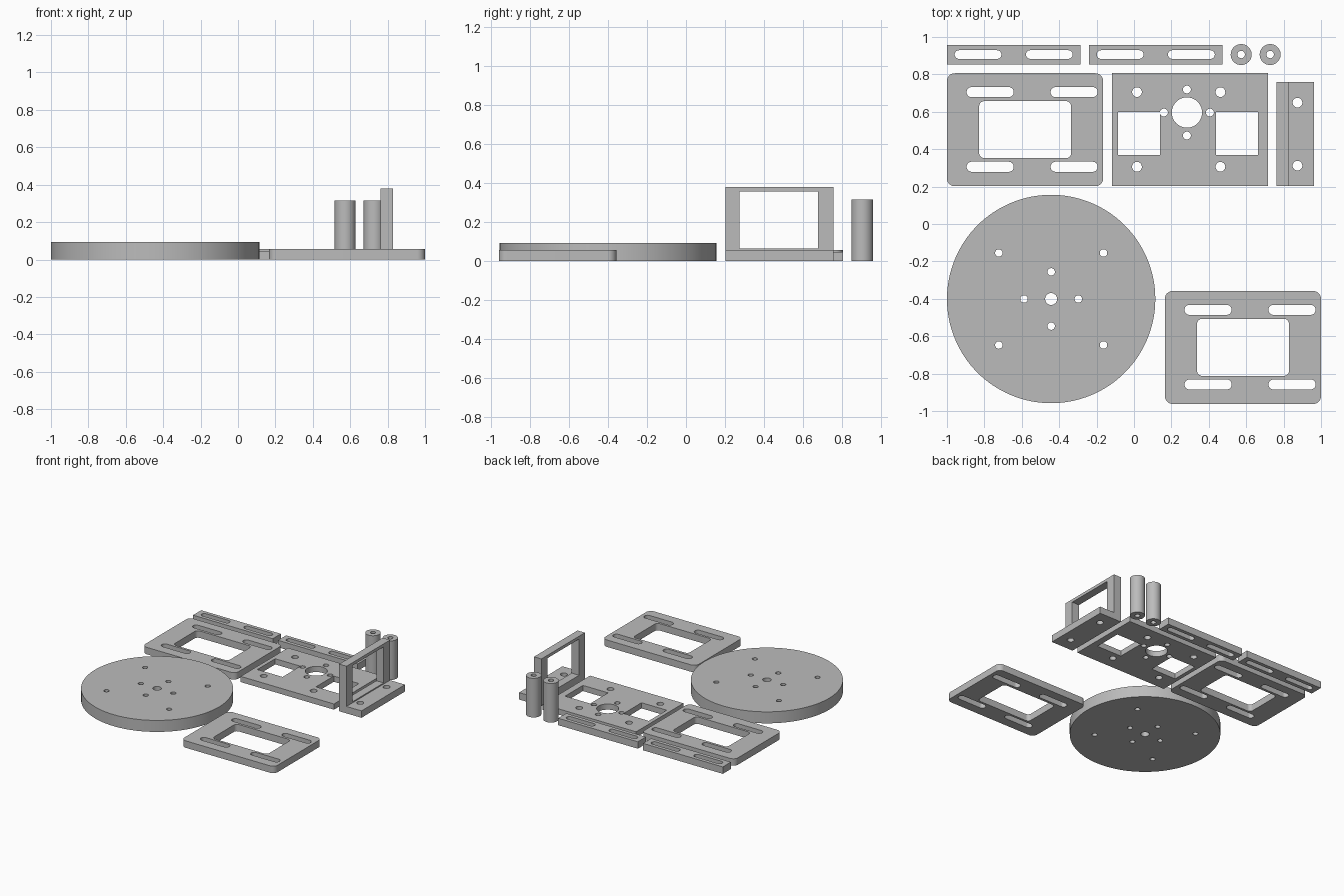
import bpy, bmesh, math
from mathutils import Matrix, Vector

cube = bpy.data.objects.get("Cube")
if cube:
    bpy.data.objects.remove(cube, do_unlink=True)

grey = bpy.data.materials.new("plain grey")
grey.use_nodes = True
colour = (0.5, 0.5, 0.5, 1)
grey.diffuse_color = colour
grey.node_tree.nodes["Principled BSDF"].inputs["Base Color"].default_value = colour


def box(x0, x1, y0, y1, r=0.0, steps=10):
    """Outline of a rectangle, with rounded corners when r is set."""
    if r == 0:
        return [(x0, y0), (x1, y0), (x1, y1), (x0, y1)]
    pts = []
    corners = [(x1 - r, y1 - r), (x0 + r, y1 - r), (x0 + r, y0 + r), (x1 - r, y0 + r)]
    for q, (cx, cy) in enumerate(corners):
        for i in range(steps + 1):
            a = (q + i / steps) * math.pi / 2
            pts.append((cx + r * math.cos(a), cy + r * math.sin(a)))
    return pts


def circle(x, y, r, n=32):
    return [(x + r * math.cos(2 * math.pi * i / n), y + r * math.sin(2 * math.pi * i / n))
            for i in range(n)]


def slot(x0, x1, y, r):
    return box(x0, x1, y - r, y + r, r * 0.999)


def plate(name, outlines, height, matrix=Matrix()):
    """Extrude a filled outline with holes from z = 0 up to height."""
    curve = bpy.data.curves.new(name, "CURVE")
    curve.dimensions = "2D"
    curve.fill_mode = "BOTH"
    curve.extrude = height / 2
    for pts in outlines:
        spline = curve.splines.new("POLY")
        spline.points.add(len(pts) - 1)
        for p, (x, y) in zip(spline.points, pts):
            p.co = (x, y, 0, 1)
        spline.use_cyclic_u = True
    temp = bpy.data.objects.new(name + " outline", curve)
    bpy.context.collection.objects.link(temp)
    graph = bpy.context.evaluated_depsgraph_get()
    mesh = bpy.data.meshes.new_from_object(temp.evaluated_get(graph))
    bpy.data.objects.remove(temp, do_unlink=True)
    bpy.data.curves.remove(curve)

    bm = bmesh.new()
    bm.from_mesh(mesh)
    bmesh.ops.remove_doubles(bm, verts=bm.verts, dist=0.00005)
    bmesh.ops.transform(bm, matrix=matrix @ Matrix.Translation((0, 0, height / 2)), verts=bm.verts)
    bmesh.ops.recalc_face_normals(bm, faces=bm.faces)
    bm.to_mesh(mesh)
    bm.free()
    mesh.name = name
    mesh.materials.clear()
    mesh.materials.append(grey)
    obj = bpy.data.objects.new(name, mesh)
    bpy.context.collection.objects.link(obj)
    bpy.ops.object.select_all(action="DESELECT")
    obj.select_set(True)
    bpy.context.view_layer.objects.active = obj
    bpy.ops.object.shade_smooth_by_angle(angle=math.radians(30))
    return obj


THICK = 0.056

# Round base disc with mounting holes
cx, cy = -0.443, -0.401
disc = [circle(cx, cy, 0.557, 128), circle(cx, cy, 0.032)]
for s in (-1, 1):
    disc += [circle(cx + s * 0.145, cy, 0.02), circle(cx, cy + s * 0.145, 0.02)]
    disc += [circle(cx + s * 0.28, cy + t * 0.246, 0.02) for t in (-1, 1)]
plate("base_disc", disc, 0.093)

# Two rounded frames with a window and four slots
frame = [box(-1, -0.165, 0.202, 0.806, 0.042), box(-0.828, -0.336, 0.352, 0.657, 0.028)]
for y in (0.306, 0.705):
    frame += [slot(-0.895, -0.643, y, 0.027), slot(-0.446, -0.194, y, 0.027)]
plate("back_frame", frame, THICK)
plate("front_frame", frame, THICK, Matrix.Translation((1.165, -1.164, 0)))

# Motor plate with two windows, a large bore and bolt holes
mx, my = 0.283, 0.596
motor = [box(-0.118, 0.717, 0.202, 0.806), circle(mx, my, 0.081, 48),
         box(-0.086, 0.139, 0.37, 0.598), box(0.438, 0.663, 0.37, 0.598)]
for s in (-1, 1):
    motor += [circle(mx + s * 0.123, my, 0.021), circle(mx, my + s * 0.123, 0.021)]
motor += [circle(x, y, 0.026) for x in (0.016, 0.462) for y in (0.306, 0.705)]
plate("motor_plate", motor, 0.046)

# Two slotted strips
strip = [box(-1, -0.287, 0.854, 0.958),
         slot(-0.959, -0.709, 0.906, 0.023), slot(-0.578, -0.328, 0.906, 0.023)]
for side, dx in (("right", 0), ("left", 0.76)):
    plate("slotted_strip_" + side, strip, THICK, Matrix.Translation((dx, 0, 0)))

# Hollow spacers
for side, x in (("right", 0.573), ("left", 0.728)):
    plate("spacer_" + side, [circle(x, 0.906, 0.056, 48), circle(x, 0.906, 0.02)], 0.316)

# Bracket: drilled foot and an upright window frame whose outline lies in the y-z plane
foot = [box(0.829, 0.963, 0.202, 0.758)]
foot += [circle(0.874, y, 0.026) for y in (0.312, 0.649)]
plate("bracket_foot", foot, THICK)
upright = [box(0.202, 0.758, 0, 0.381), box(0.276, 0.677, 0.065, 0.357)]
turn = Matrix(((0, 0, 1, 0.763), (1, 0, 0, 0), (0, 1, 0, 0), (0, 0, 0, 1)))
plate("bracket_upright", upright, 0.066, turn)
